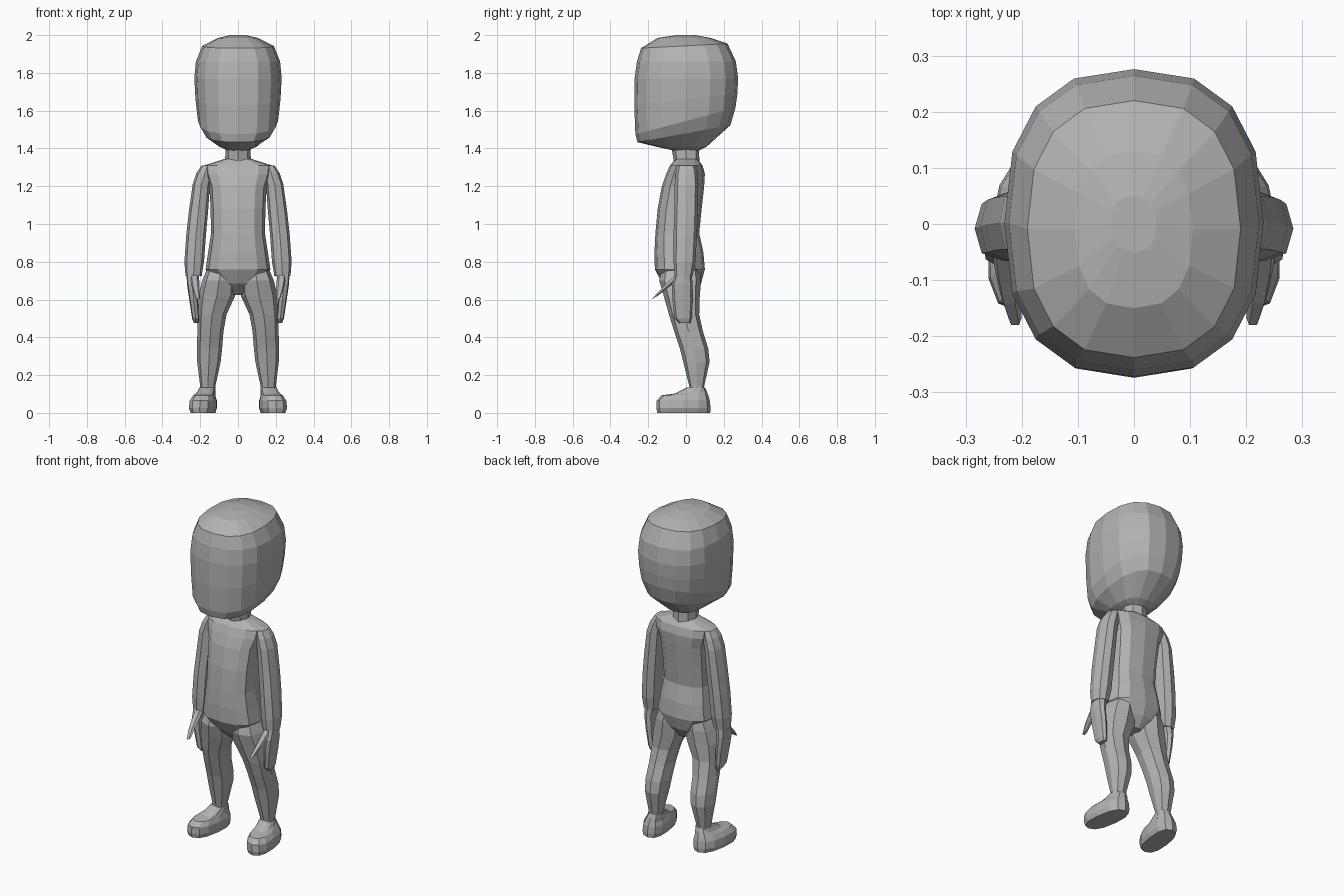
import bpy, bmesh, math

skin = bpy.data.materials.new("plain grey")
skin.diffuse_color = (0.45, 0.45, 0.45, 1)


def loft(name, rows, n, power, mirror=False, turn=0.0, phase=0.0):
    """Stack rounded-box rings. Row: z, centre x, front y, back y, half width, tilt."""
    bm = bmesh.new()
    rings = []
    for z, cx, y0, y1, rx, tilt in rows:
        ring = []
        for i in range(n):
            a = 2 * math.pi * (i + phase) / n
            ux = math.copysign(abs(math.cos(a)) ** power, math.cos(a))
            uy = math.copysign(abs(math.sin(a)) ** power, math.sin(a))
            y = (y0 + y1) / 2 + uy * (y1 - y0) / 2
            # turn splays the part outwards towards the front
            ring.append(bm.verts.new((cx + ux * rx - turn * y, y, z + tilt * uy)))
        rings.append(ring)
    for a, b in zip(rings, rings[1:]):
        for i in range(n):
            j = (i + 1) % n
            bm.faces.new((a[i], a[j], b[j], b[i]))
    bm.faces.new(rings[0][::-1])
    bm.faces.new(rings[-1])
    bmesh.ops.recalc_face_normals(bm, faces=bm.faces)
    me = bpy.data.meshes.new(name)
    bm.to_mesh(me)
    bm.free()
    me.materials.append(skin)
    ob = bpy.data.objects.new(name, me)
    bpy.context.collection.objects.link(ob)
    if mirror:
        ob.modifiers.new("mirror", 'MIRROR').use_mirror_merge = False
    return ob


# Large blocky head
loft("head", [
    (1.39, 0, -.07, .07, .055, 0),
    (1.41, 0, -.16, .11, .10, 0),
    (1.478, 0, -.257, .235, .178, .045),
    (1.545, 0, -.268, .262, .212, .07),
    (1.66, 0, -.274, .272, .225, .03),
    (1.77, 0, -.272, .276, .231, 0),
    (1.86, 0, -.26, .264, .223, 0),
    (1.943, 0, -.238, .22, .19, .012),
    (1.985, 0, -.15, .13, .105, 0),
    (2.0, 0, -.05, .05, .04, 0)], 16, .8)

# Neck
loft("neck", [
    (1.30, 0, -.075, .075, .075, 0),
    (1.345, 0, -.065, .07, .068, .01),
    (1.42, 0, -.08, .07, .065, 0)], 8, .85)

# Torso with a full belly
loft("torso", [
    (.625, 0, -.06, .04, .03, 0),
    (.685, 0, -.125, .08, .10, 0),
    (.76, 0, -.165, .10, .172, 0),
    (.85, 0, -.167, .092, .158, 0),
    (.95, 0, -.162, .07, .143, 0),
    (1.08, 0, -.15, .083, .145, 0),
    (1.20, 0, -.128, .096, .152, 0),
    (1.265, 0, -.105, .10, .175, 0),
    (1.31, 0, -.085, .088, .18, 0),
    (1.345, 0, -.055, .06, .07, 0)], 12, .72)

# Arms
loft("arms", [
    (.725, .235, -.06, .035, .043, 0),
    (.80, .232, -.066, .05, .052, 0),
    (.94, .222, -.066, .058, .052, 0),
    (1.06, .21, -.062, .062, .051, 0),
    (1.21, .194, -.06, .065, .046, 0),
    (1.27, .175, -.055, .06, .045, 0),
    (1.31, .16, -.045, .05, .033, 0)], 8, .8, True)

# Mitten hands
loft("hands", [
    (.475, .22, -.035, .022, .013, 0),
    (.50, .224, -.06, .03, .019, 0),
    (.60, .235, -.072, .037, .023, 0),
    (.68, .243, -.075, .035, .027, 0),
    (.74, .237, -.055, .03, .036, 0)], 8, .7, True)

# Thumbs pointing forward and down
loft("thumbs", [
    (.61, .212, -.182, -.152, .012, .008),
    (.655, .222, -.145, -.09, .018, .01),
    (.70, .228, -.10, -.03, .023, .01),
    (.73, .232, -.06, 0, .024, 0)], 6, .8, True)

# Legs
loft("legs", [
    (.09, .16, .015, .10, .042, 0),
    (.14, .16, .018, .096, .04, 0),
    (.27, .154, -.015, .125, .062, 0),
    (.34, .151, -.032, .118, .067, 0),
    (.43, .146, -.062, .09, .069, 0),
    (.52, .137, -.09, .07, .076, 0),
    (.62, .112, -.118, .073, .097, 0),
    (.70, .10, -.142, .08, .09, 0),
    (.76, .09, -.13, .075, .075, 0)], 8, .82, True)

# Rounded shoes, splayed outwards
loft("shoes", [
    (0, .184, -.152, .128, .062, 0),
    (.025, .184, -.157, .13, .072, 0),
    (.065, .182, -.155, .126, .07, 0),
    (.093, .178, -.13, .118, .056, 0),
    (.108, .172, -.06, .11, .048, .006),
    (.135, .168, .005, .10, .042, 0)], 12, .8, True, .12)
